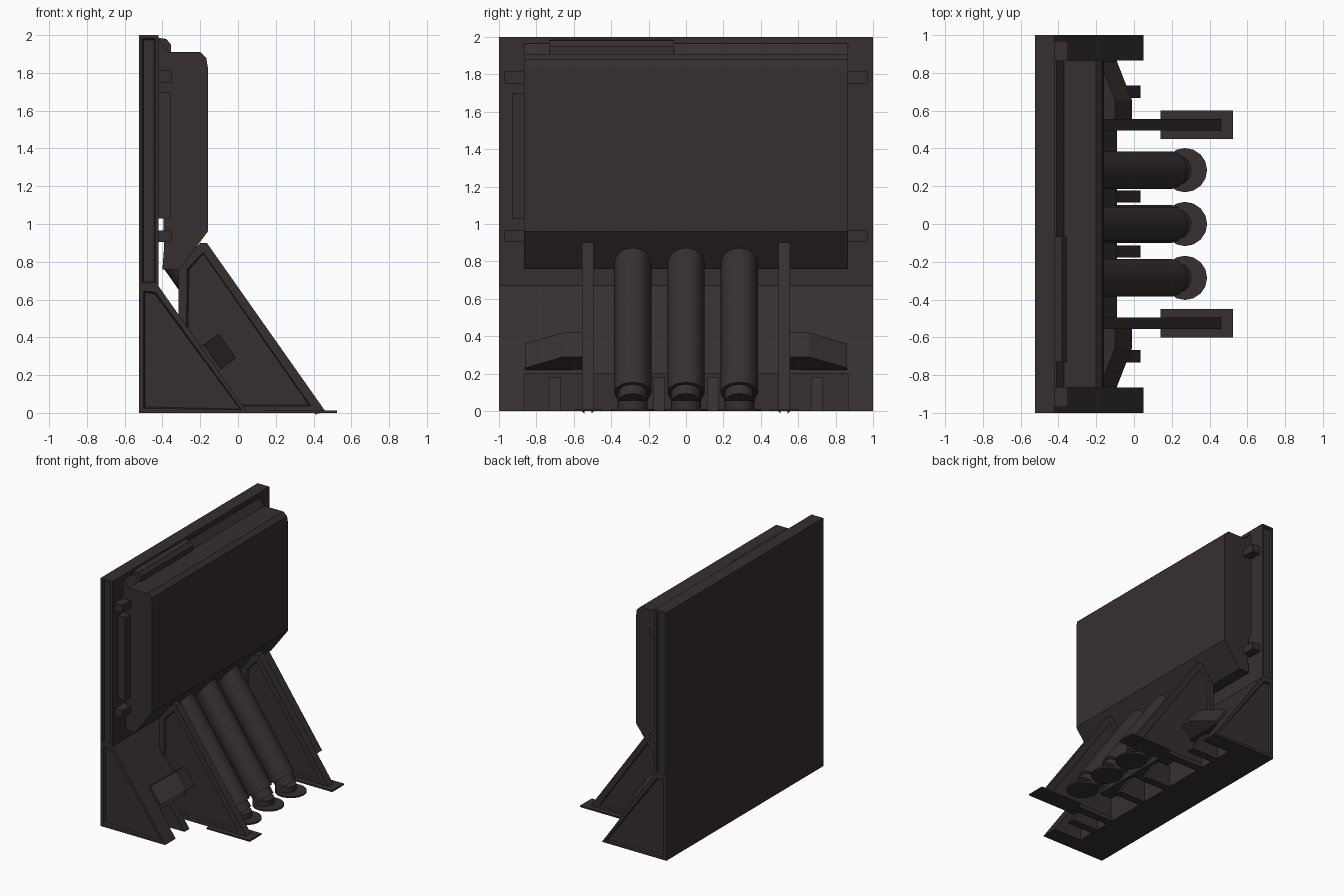
import bpy, bmesh, math
from mathutils import Vector

if "Cube" in bpy.data.objects:
    bpy.data.objects.remove(bpy.data.objects["Cube"])

mat = bpy.data.materials.new("dark brown metal")
mat.diffuse_color = (0.037, 0.028, 0.028, 1)
mat.use_nodes = True
mat.node_tree.nodes["Principled BSDF"].inputs["Base Color"].default_value = mat.diffuse_color


def finish(name, bm):
    bmesh.ops.recalc_face_normals(bm, faces=bm.faces)
    me = bpy.data.meshes.new(name)
    bm.to_mesh(me)
    bm.free()
    me.materials.append(mat)
    ob = bpy.data.objects.new(name, me)
    bpy.context.collection.objects.link(ob)
    return ob


def prism(name, profile, y0, y1, rim=0, depth=0.015, sides=(-1, 1)):
    """Extrude an x-z profile along y; rim > 0 sinks a panel in the given ends."""
    bm = bmesh.new()
    a = [bm.verts.new((x, y0, z)) for x, z in profile]
    b = [bm.verts.new((x, y1, z)) for x, z in profile]
    n = len(a)
    caps = {-1: bm.faces.new(a), 1: bm.faces.new(b[::-1])}
    for i in range(n):
        j = (i + 1) % n
        bm.faces.new((a[j], a[i], b[i], b[j]))
    bmesh.ops.recalc_face_normals(bm, faces=bm.faces)
    if rim:
        for s in sides:
            bmesh.ops.inset_individual(bm, faces=[caps[s]], thickness=rim)
            bmesh.ops.inset_individual(bm, faces=[caps[s]], thickness=0.01, depth=-depth)
    return finish(name, bm)


def box(name, x0, x1, y0, y1, z0, z1):
    return prism(name, [(x0, z0), (x1, z0), (x1, z1), (x0, z1)], y0, y1)


def tube(name, p, q, r, sides=12):
    p, q = Vector(p), Vector(q)
    bm = bmesh.new()
    bmesh.ops.create_cone(bm, cap_ends=True, segments=sides, radius1=r, radius2=r, depth=(q - p).length)
    bmesh.ops.rotate(bm, verts=bm.verts, matrix=(q - p).to_track_quat('Z', 'Y').to_matrix())
    bmesh.ops.translate(bm, verts=bm.verts, vec=(p + q) / 2)
    ob = finish(name, bm)
    bpy.ops.object.select_all(action='DESELECT')
    bpy.context.view_layer.objects.active = ob
    ob.select_set(True)
    bpy.ops.object.shade_smooth_by_angle(angle=math.radians(35))
    return ob


# Tall back panel with grooved edges
prism("back_panel", [(-.525, .67), (-.42, .67), (-.42, 2), (-.525, 2)], -1, 1, rim=.025)

# Sloped base: recessed middle plus solid ends with sunk triangular panels
prism("base_middle", [(-.525, 0), (-.2, 0), (-.2, .2), (-.09, .2), (-.42, .67), (-.525, .67)], -.865, .865)
wedge = [(-.525, 0), (.05, 0), (-.42, .67), (-.525, .67)]
prism("base_end_front", wedge, -1, -.865, rim=.035, sides=(-1,))
prism("base_end_back", wedge, .865, 1, rim=.035, sides=(1,))

# Ribs inside the base recess
for y in (-.7, -.145, .145, .7):
    prism("base_rib", [(-.22, 0), (.035, 0), (-.09, .18), (-.22, .18)], y - .032, y + .032)

# Large armoured housing on the panel
prism("main_housing", [(-.4, .76), (-.31, .76), (-.16, .96), (-.16, 1.83), (-.168, 1.88), (-.2, 1.91),
                       (-.37, 1.91), (-.41, 1.965), (-.422, 1.965), (-.422, 1.1), (-.395, 1.04), (-.392, .87)],
      -.865, .865)

# Raised bars on housing top and front end
prism("top_bar", [(-.42, 1.9), (-.355, 1.9), (-.355, 1.95), (-.38, 1.98), (-.42, 1.985)], -.73, -.065)
box("side_bar", -.422, -.355, -.93, -.86, 1.03, 1.7)

# Clamps, tilted base bars and braces, mirrored in y
for s in (-1, 1):
    for z0, z1 in ((.905, .965), (1.75, 1.815)):
        box("housing_clamp", -.425, -.35, *sorted((s * .85, s * .97)), z0, z1)

    bm = bmesh.new()
    pts = [(x, s * .86, z) for x, z in ((-.12, .21), (-.21, .34), (-.18, .36), (-.09, .23))]
    pts += [(x, s * .655, z) for x, z in ((-.1, .42), (-.01, .29))]
    pts += [(x, s * .53, z) for x, z in ((-.12, .21), (-.21, .34), (-.1, .42), (-.01, .29))]
    bmesh.ops.convex_hull(bm, input=[bm.verts.new(p) for p in pts])
    finish("base_bar", bm)

    c = s * .525
    prism("brace", [(-.315, 0), (.46, 0), (.46, .012), (-.165, .9), (-.2, .9), (-.315, .78)],
          c - .031, c + .031, rim=.05, depth=.012)
    box("brace_foot", .14, .525, c - .075, c + .075, 0, .012)

# Slanted pistons standing on round feet
top, d = Vector((-.308, 0, .817)), Vector((.575, 0, -.818))
for y in (-.285, 0, .285):
    o = top + Vector((0, y, 0))
    tube("piston", o, o + d * .88, .1)
    tube("piston_rod", o + d * .86, o + d * .94, .08)
    # rod end flattened onto the floor
    e = o + d * .93
    tube("piston_base", (e.x, y, 0), (e.x, y, e.z), .08)
    tube("piston_foot", (.27, y, 0), (.27, y, .012), .117, 16)
